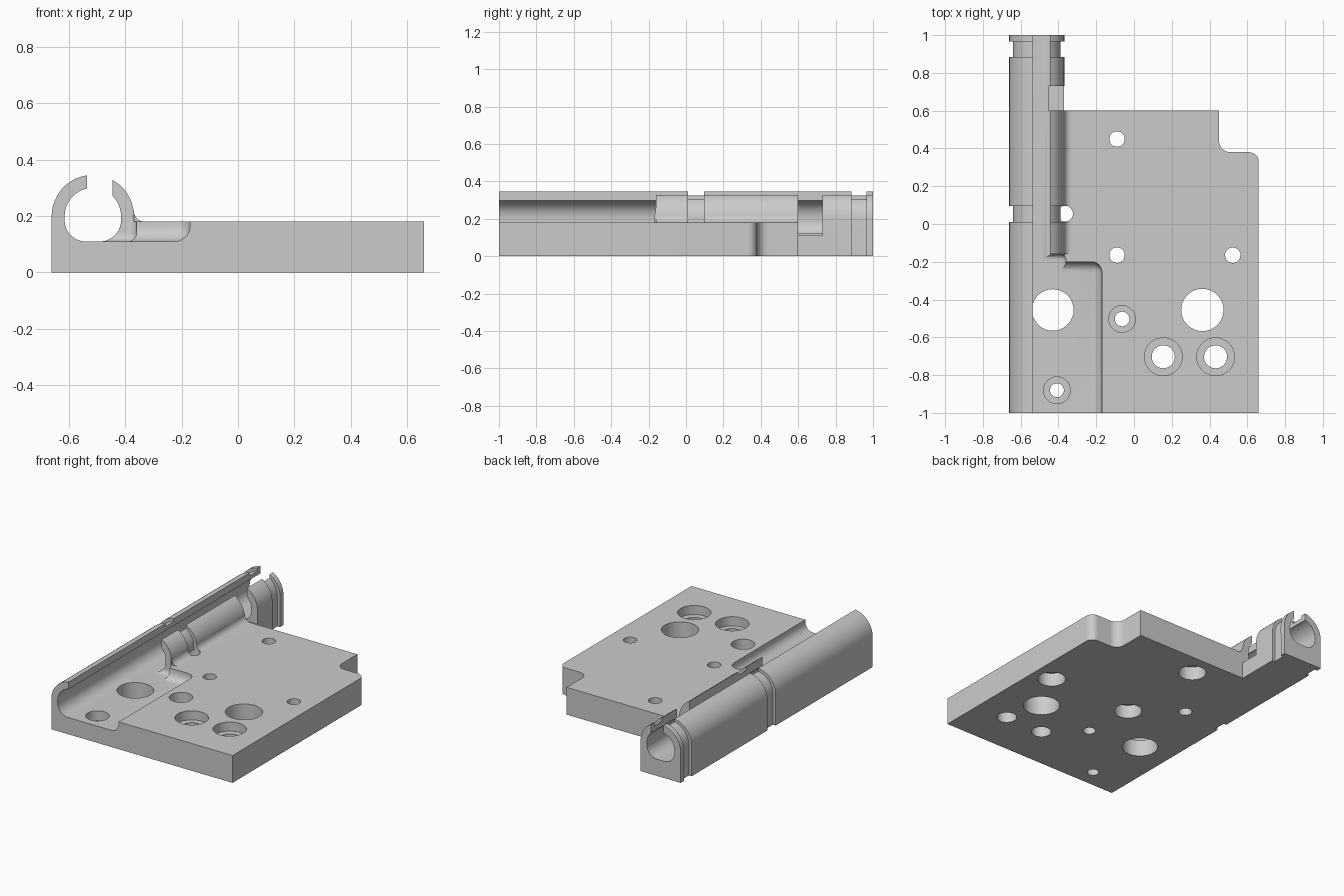
import bpy, bmesh
from math import cos, sin, radians

cube = bpy.data.objects.get("Cube")
if cube:
    bpy.data.objects.remove(cube, do_unlink=True)

grey = bpy.data.materials.new("light grey")
grey.use_nodes = True
grey.diffuse_color = (0.6, 0.6, 0.6, 1)
grey.node_tree.nodes["Principled BSDF"].inputs["Base Color"].default_value = grey.diffuse_color


def arc(cx, cy, r, start, end, steps=12):
    angles = [radians(start + (end - start) * i / steps) for i in range(steps + 1)]
    return [(cx + r * cos(a), cy + r * sin(a)) for a in angles]


def finish(name, bm):
    bmesh.ops.recalc_face_normals(bm, faces=bm.faces)
    mesh = bpy.data.meshes.new(name)
    bm.to_mesh(mesh)
    bm.free()
    mesh.materials.append(grey)
    obj = bpy.data.objects.new(name, mesh)
    bpy.context.collection.objects.link(obj)
    return obj


def prism(name, points, low, high, axis="y"):
    """Extrude an outline along y (points are x, z) or z (points are x, y)."""
    def place(p, t):
        return (p[0], t, p[1]) if axis == "y" else (p[0], p[1], t)
    bm = bmesh.new()
    rings = [[bm.verts.new(place(p, t)) for p in points] for t in (low, high)]
    n = len(points)
    bm.faces.new(rings[0])
    bm.faces.new(rings[1])
    for i in range(n):
        j = (i + 1) % n
        bm.faces.new((rings[0][i], rings[0][j], rings[1][j], rings[1][i]))
    return finish(name, bm)


def box(name, x, y, z, fillet=0):
    """Box whose right, back, bottom corner can be rounded."""
    bm = bmesh.new()
    bmesh.ops.create_cube(bm, size=1)
    for v in bm.verts:
        v.co = [r[1] if c > 0 else r[0] for c, r in zip(v.co, (x, y, z))]
    if fillet:
        corner = max(bm.verts, key=lambda v: v.co.x + v.co.y - v.co.z)
        bmesh.ops.bevel(bm, geom=list(corner.link_edges), offset=fillet,
                        segments=6, profile=0.5, affect="EDGES")
    return finish(name, bm)


def combine(target, tool, operation="DIFFERENCE"):
    tool.hide_render = True
    mod = target.modifiers.new(tool.name, "BOOLEAN")
    mod.operation, mod.solver, mod.object = operation, "EXACT", tool
    bpy.context.view_layer.objects.active = target
    bpy.ops.object.modifier_apply(modifier=mod.name)
    bpy.data.objects.remove(tool, do_unlink=True)


def drill(target, x, y, r, low=-0.1, high=0.18):
    top = high if high < 0.18 or x < -0.3 else 0.3
    combine(target, prism("drill", arc(x, y, r, 0, 345, 23) if r < 0.05
                          else arc(x, y, r, 0, 350, 35), low, top, "z"))


# Plate with a stepped, rounded back right corner
outline = [(-0.45, -1), (0.66, -1)] + arc(0.61, 0.33, 0.05, 0, 90, 8)
outline += arc(0.51, 0.44, 0.06, 270, 180, 8) + [(0.45, 0.6), (-0.45, 0.6)]
body = prism("hinge_plate", outline, 0, 0.18, "z")

# Round-topped rail along the left side
CX, CZ = -0.515, 0.2
rail = [(-0.37, 0)] + arc(CX, CZ, 0.146, 0, 180, 32) + [(-0.661, 0)]
combine(body, prism("rail", rail, -1, 1), "UNION")

# Fillet where the rail meets the plate
fillet = [(-0.45, 0.1), (-0.33, 0.1)] + arc(-0.33, 0.22, 0.04, 270, 180, 6) + [(-0.45, 0.22)]
combine(body, prism("rail_fillet", fillet, -0.16, 0.6), "UNION")

# Bore and open mouth of the rail
bore = arc(CX, CZ, 0.1, 0, 180, 24) + arc(-0.54, 0.185, 0.075, 180, 270)
bore += arc(-0.49, 0.185, 0.075, 270, 360)
combine(body, prism("bore", bore, -1.1, 1.1))
combine(body, box("mouth", (-0.535, -0.445), (-1.1, 1.1), (0.2, 0.6)))

# Sunken floor at the front, and the end of the right lip
combine(body, box("recess", (-0.535, -0.17), (-1.2, -0.2), (0.11, 0.6), 0.055))
combine(body, box("lip_end", (-0.535, -0.36), (-1.2, -0.16), (0.11, 0.6), 0.03))

# Gap in the right lip behind the plate
combine(body, box("lip_gap", (-0.45, -0.2), (0.6, 0.73), (0.11, 0.6)))

# Two shallow grooves around the rail
for low, high, foot in ((0.01, 0.095, 0.18), (0.885, 0.965, -0.1)):
    groove = [(-0.8, -0.1), (-0.8, 0.6), (-0.2, 0.6), (-0.2, foot), (CX + 0.126, foot)]
    groove += arc(CX, CZ, 0.126, 0, 180, 32) + [(CX - 0.126, -0.1)]
    combine(body, prism("groove", groove, low, high))

# Large holes and the hole beside the rail
for x, y, r in ((-0.43, -0.455, 0.11), (0.362, -0.455, 0.112), (-0.365, 0.055, 0.042)):
    drill(body, x, y, r)

# Holes counterbored from the top: x, y, hole radius, bore radius, ledge height
for x, y, r, wide, ledge in ((-0.063, -0.503, 0.039, 0.071, 0.09),
                             (0.155, -0.703, 0.061, 0.1, 0.12),
                             (0.432, -0.703, 0.061, 0.1, 0.12),
                             (-0.408, -0.88, 0.037, 0.071, 0.045)):
    drill(body, x, y, r)
    drill(body, x, y, wide, low=ledge)

# Holes counterbored from below
for x, y in ((-0.09, 0.45), (-0.09, -0.165), (0.523, -0.165)):
    drill(body, x, y, 0.041)
    drill(body, x, y, 0.085, high=0.09)

# Smooth curved faces, keep edges sharp
bpy.ops.object.select_all(action="DESELECT")
body.select_set(True)
bpy.context.view_layer.objects.active = body
bpy.ops.object.shade_smooth_by_angle(angle=radians(30))
